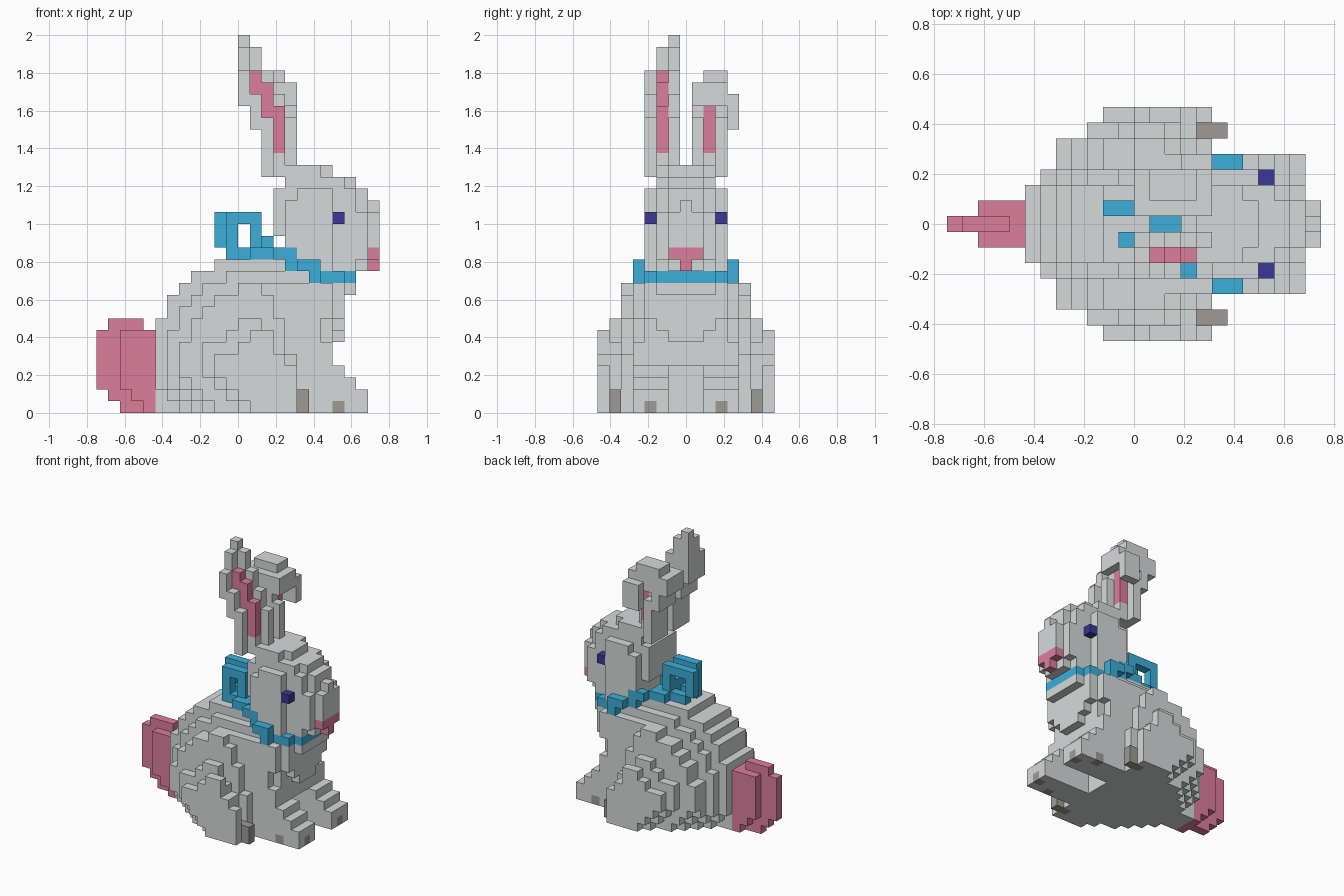
import bpy
import bmesh

old = bpy.data.objects.get("Cube")
if old:
    bpy.data.objects.remove(old, do_unlink=True)

SIZE = 0.0625      # edge of one block
MIDDLE = 12        # block column at x = 0
cells = {}         # (column, side, level) -> part name


def block(part, cols, sides, levels):
    """Fill an inclusive box of blocks."""
    for i in range(cols[0], cols[-1] + 1):
        for j in range(sides[0], sides[-1] + 1):
            for k in range(levels[0], levels[-1] + 1):
                cells[i, j, k] = part


def pair(part, cols, sides, levels):
    """Fill a box on both sides of the middle plane."""
    block(part, cols, sides, levels)
    block(part, cols, (-sides[-1], -sides[0]), levels)


def centred(part, cols, half, levels):
    block(part, cols, (-half, half), levels)


# Rounded body and haunches, sliced by distance from the middle plane
starts = (5, 5, 5, 6, 7, 7, 9, 10)
peaks = (13, 13, 13, 12, 11, 11, 9, 8)
back_drop = (5, 3, 2, 1, 1)
for d, (start, peak) in enumerate(zip(starts, peaks)):
    end = 16 if d != 6 else 15
    front_drop = (6, 3, 1) if d == 5 else (4, 3, 1)
    for i in range(start, end + 1):
        t, f = i - start, end - i
        drop = back_drop[t] if t < len(back_drop) else 0
        if d > 5:
            drop = min(drop, 3)
        if d > 4 and f < len(front_drop):
            drop = max(drop, front_drop[f])
        lift = 3 if d > 4 else 2 if d > 1 else 0
        pair("body", (i,), (d,), (max(0, lift - t), peak - drop - 1))

# Chest and neck
centred("body", (17, 18), 4, (6, 10))
centred("body", (19,), 4, (8, 10))
centred("body", (17, 19), 3, (4, 10))
for half, levels in ((1, (6, 10)), (2, (7, 10)), (3, (8, 10))):
    centred("body", (20,), half, levels)
centred("body", (21,), 2, (10,))
centred("body", (16, 19), 3, (11, 12))

# Front legs and stepped feet
for level, reach in enumerate((22, 22, 21, 20, 19, 19)):
    pair("front_legs", (17, reach), (2, 4), (level,))
pair("claws", (20,), (4,), (0,))
pair("claws", (22,), (3,), (0,))
pair("claws", (16, 17), (6,), (0, 1))

# Tail
for i, levels in enumerate(((2, 6), (1, 7), (0, 7), (0, 7), (0, 6))):
    block("tail", (i,), (0,), levels)
pair("tail", (2,), (1,), (2, 6))
pair("tail", (3,), (1,), (1, 6))
pair("tail", (4,), (1,), (0, 6))

# Head, stepped in towards the crown and muzzle
centred("head", (17, 22), 1, (12, 18))
centred("head", (23,), 1, (13, 16))
block("head", (23,), (0,), (17,))
centred("head", (15,), 2, (15, 18))
centred("head", (16, 20), 2, (13, 19))
centred("head", (21,), 1, (19,))
centred("head", (17, 21), 2, (12, 18))
centred("head", (22,), 2, (13, 16))
centred("head", (16, 19), 1, (20,))
centred("head", (16, 18), 2, (20,))
centred("head", (16, 19), 3, (14, 17))
centred("head", (17, 19), 3, (13, 18))
pair("eyes", (20,), (3,), (16,))
centred("nose", (23,), 1, (13,))
block("nose", (23,), (0,), (12,))


def ear_back(k):
    """Rear column of a leaning ear at one level."""
    return 14 if k < 24 else 13 if k < 26 else 12


def ear_front(k):
    """Front column of the middle strip of a leaning ear."""
    return 15 if k < 25 else 14 if k < 27 else 13


# Upright right ear: outer, middle and inner strips leaning back
for k in range(20, 32):
    low, high = ear_back(k), ear_front(k)
    inner = low if k == 31 else high if k > 28 else high + 1
    block("right_ear", (low, inner), (-1,), (k,))
    if k < 31:
        block("right_ear", (low, high if k < 29 else low), (-2,), (k,))
    if k < 29:
        block("right_ear", (low, max(low, high - 1)), (-3,), (k,))
for i, levels in ((13, (27, 28)), (14, (25, 27)), (15, (22, 25))):
    block("right_inner_ear", (i,), (-2,), levels)

# Left ear with its tip folded forward and outward
for k in range(20, 28):
    low, high = ear_back(k), ear_front(k)
    block("left_ear", (low, high + 1), (1,), (k,))
    block("left_ear", (low, high), (2,), (k,))
    block("left_ear", (low, high - 1), (3,), (k,))
block("left_ear", (13, 15), (2, 3), (28,))
block("left_ear", (13, 16), (1, 3), (26, 27))
block("left_ear", (15, 16), (4,), (24, 26))
block("left_inner_ear", (15,), (2,), (22, 25))

# Scarf sloping from nape to throat
pair("scarf", (11, 12), (1,), (13,))
centred("scarf", (13, 14), 2, (13,))
pair("scarf", (15, 16), (3,), (13,))
pair("scarf", (16,), (3,), (12,))
pair("scarf", (17, 18), (4,), (12,))
pair("scarf", (18,), (4,), (11,))
pair("scarf", (18, 20), (3,), (11,))
centred("scarf", (21,), 2, (11,))

# Bow at the nape: two open loops and a knot
for side, first in ((1, 10), (-1, 11)):
    block("bow", (first, 13), (side,), (16,))
    block("bow", (first,), (side,), (14, 15))
    block("bow", (13,), (side,), (14, 15))
block("bow", (13, 14), (0,), (14,))


def material(name, colour):
    mat = bpy.data.materials.new(name)
    mat.use_nodes = True
    rgba = (*colour, 1)
    mat.diffuse_color = rgba
    mat.node_tree.nodes["Principled BSDF"].inputs["Base Color"].default_value = rgba
    return mat


grey = material("grey fur", (0.67, 0.7, 0.7))
pink = material("pink", (0.71, 0.21, 0.33))
blue = material("blue cloth", (0.046, 0.43, 0.69))
violet = material("dark violet", (0.045, 0.04, 0.3))
brown = material("dull brown", (0.34, 0.33, 0.29))
colours = {"tail": pink, "nose": pink, "right_inner_ear": pink,
           "left_inner_ear": pink, "scarf": blue, "bow": blue,
           "eyes": violet, "claws": brown}


def build(part):
    """Make one object from the exposed block faces of a part."""
    bm = bmesh.new()
    verts = {}

    def corner(p):
        if p not in verts:
            x, y, z = p
            verts[p] = bm.verts.new(((x - MIDDLE) * SIZE, (y - 0.5) * SIZE, z * SIZE))
        return verts[p]

    for cell, owner in cells.items():
        if owner != part:
            continue
        for axis in range(3):
            u, v = (axis + 1) % 3, (axis + 2) % 3
            for step in (0, 1):
                near = list(cell)
                near[axis] += 2 * step - 1
                if tuple(near) in cells:
                    continue
                ring = []
                for a, b in ((0, 0), (1, 0), (1, 1), (0, 1)):
                    p = list(cell)
                    p[axis] += step
                    p[u] += a
                    p[v] += b
                    ring.append(corner(tuple(p)))
                bm.faces.new(ring if step else ring[::-1])
    mesh = bpy.data.meshes.new(part)
    bm.to_mesh(mesh)
    bm.free()
    mesh.materials.append(colours.get(part, grey))
    bpy.context.collection.objects.link(bpy.data.objects.new(part, mesh))


for name in sorted(set(cells.values())):
    build(name)
